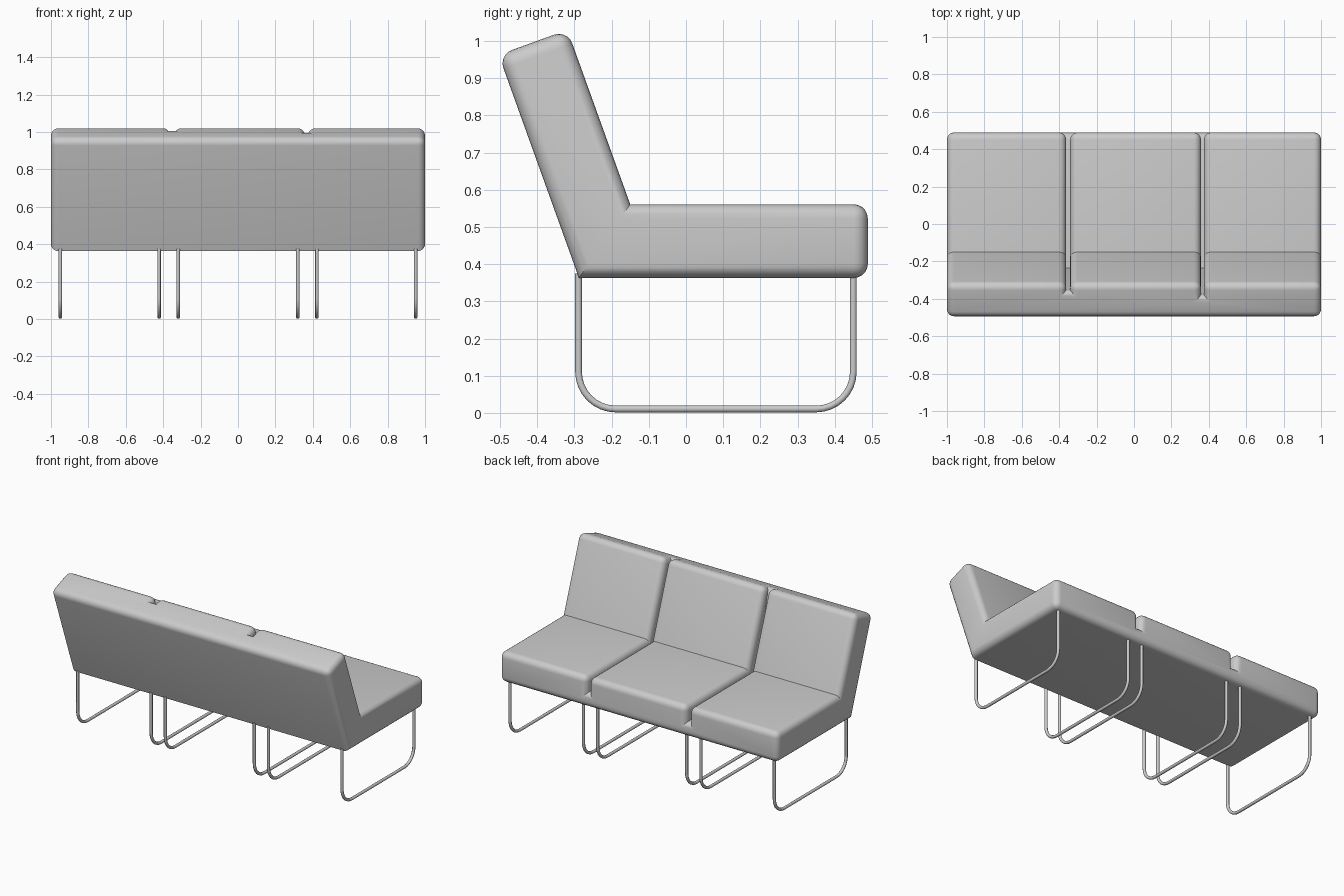
import bpy, bmesh, math
from mathutils import Vector

cube = bpy.data.objects.get("Cube")
if cube:
    bpy.data.objects.remove(cube, do_unlink=True)


def make_material(name, rgb):
    mat = bpy.data.materials.new(name)
    mat.use_nodes = True
    color = (*rgb, 1.0)
    mat.diffuse_color = color
    mat.node_tree.nodes["Principled BSDF"].inputs["Base Color"].default_value = color
    return mat


grey = make_material("light grey", (0.6, 0.6, 0.6))


def smooth(obj, angle):
    bpy.ops.object.select_all(action="DESELECT")
    obj.select_set(True)
    bpy.context.view_layer.objects.active = obj
    bpy.ops.object.shade_smooth_by_angle(angle=math.radians(angle))


# Bench cushion: side profile as (y, z), swept along x
HEEL, FRONT_LOW, FRONT_TOP = (-0.288, 0.363), (0.489, 0.363), (0.489, 0.561)
CREASE, HEAD_FRONT, HEAD_BACK = (-0.15, 0.561), (-0.319, 1.03), (-0.504, 0.963)
# Each seam: centre x, half width, fraction back across the head
SEAMS = [(-0.352, 0.011, 0.22), (0.366, 0.008, 0.36)]

bm = bmesh.new()
cache = {}


def vert(x, p):
    key = (round(x, 4), round(p[0], 4), round(p[1], 4))
    if key not in cache:
        cache[key] = bm.verts.new((x, *p))
    return cache[key]


def sweep(xa, xb, profile):
    for p, q in zip(profile, profile[1:] + profile[:1]):
        bm.faces.new([vert(xa, p), vert(xb, p), vert(xb, q), vert(xa, q)])


# Rim of a seam: start on the seat front, end on the head, and its floor corner
notch = (FRONT_LOW[0], 0.455)
floor = (-0.235, 0.455)


def head_point(t):
    return tuple(Vector(HEAD_FRONT).lerp(Vector(HEAD_BACK), t))


ends = [head_point(s[2]) for s in SEAMS]
full = [HEEL, FRONT_LOW, notch, FRONT_TOP, CREASE, HEAD_FRONT, *ends, HEAD_BACK]
stations = [-1.0]
for (cx, half, t), end in zip(SEAMS, ends):
    a, b = cx - half, cx + half
    stations += [a, b]
    behind = full[full.index(end):]
    sweep(a, b, [HEEL, FRONT_LOW, notch, floor] + behind)
    for x in (a, b):
        wall = full[2:full.index(end) + 1] + [floor]
        bm.faces.new([vert(x, p) for p in wall])
stations.append(1.0)
for xa, xb in zip(stations[::2], stations[1::2]):
    sweep(xa, xb, full)
for x in (-1.0, 1.0):
    bm.faces.new([vert(x, p) for p in full])

bmesh.ops.recalc_face_normals(bm, faces=bm.faces[:])
bmesh.ops.dissolve_limit(bm, angle_limit=0.01, verts=bm.verts[:], edges=bm.edges[:])

# Round every outer edge except the heel fold; leave seat crease and seam floor sharp
heel_verts = {v for v in bm.verts if abs(v.co.z - HEEL[1]) < 0.001 and v.co.y < 0}
rounded = [e for e in bm.edges
           if e.is_convex and e.calc_face_angle(0) > 0.1
           and not all(v in heel_verts for v in e.verts)]
bmesh.ops.bevel(bm, geom=rounded, offset=0.038, offset_type="OFFSET", segments=5,
                profile=0.5, affect="EDGES", clamp_overlap=False)
bmesh.ops.recalc_face_normals(bm, faces=bm.faces[:])
mesh = bpy.data.meshes.new("bench_cushion")
bm.to_mesh(mesh)
bm.free()
cushion = bpy.data.objects.new("bench_cushion", mesh)
bpy.context.collection.objects.link(cushion)
mesh.materials.append(grey)
smooth(cushion, 30)

# Sled legs: bent tubes in the y-z plane
REAR, FORE, LOW, TOP, BEND = -0.289, 0.45, 0.0105, 0.375, 0.1


def leg_path():
    pts = [(REAR, TOP)]
    for cy, start in ((REAR + BEND, math.pi), (FORE - BEND, 1.5 * math.pi)):
        for i in range(9):
            a = start + i * math.pi / 16
            pts.append((cy + BEND * math.cos(a), LOW + BEND + BEND * math.sin(a)))
    return pts + [(FORE, TOP)]


def add_leg(name, x):
    curve = bpy.data.curves.new(name, "CURVE")
    curve.dimensions = "3D"
    curve.bevel_depth = 0.0095
    curve.bevel_resolution = 3
    curve.use_fill_caps = True
    pts = leg_path()
    spline = curve.splines.new("POLY")
    spline.points.add(len(pts) - 1)
    for sp, (y, z) in zip(spline.points, pts):
        sp.co = (x, y, z, 1.0)
    curve.materials.append(grey)
    leg = bpy.data.objects.new(name, curve)
    bpy.context.collection.objects.link(leg)
    bpy.ops.object.select_all(action="DESELECT")
    leg.select_set(True)
    bpy.context.view_layer.objects.active = leg
    bpy.ops.object.convert(target="MESH")
    smooth(bpy.context.object, 40)


for side, sign in (("left", 1), ("right", -1)):
    for part, x in (("outer", 0.95), ("middle", 0.422), ("inner", 0.32)):
        add_leg(f"{side}_{part}_leg", sign * x)
